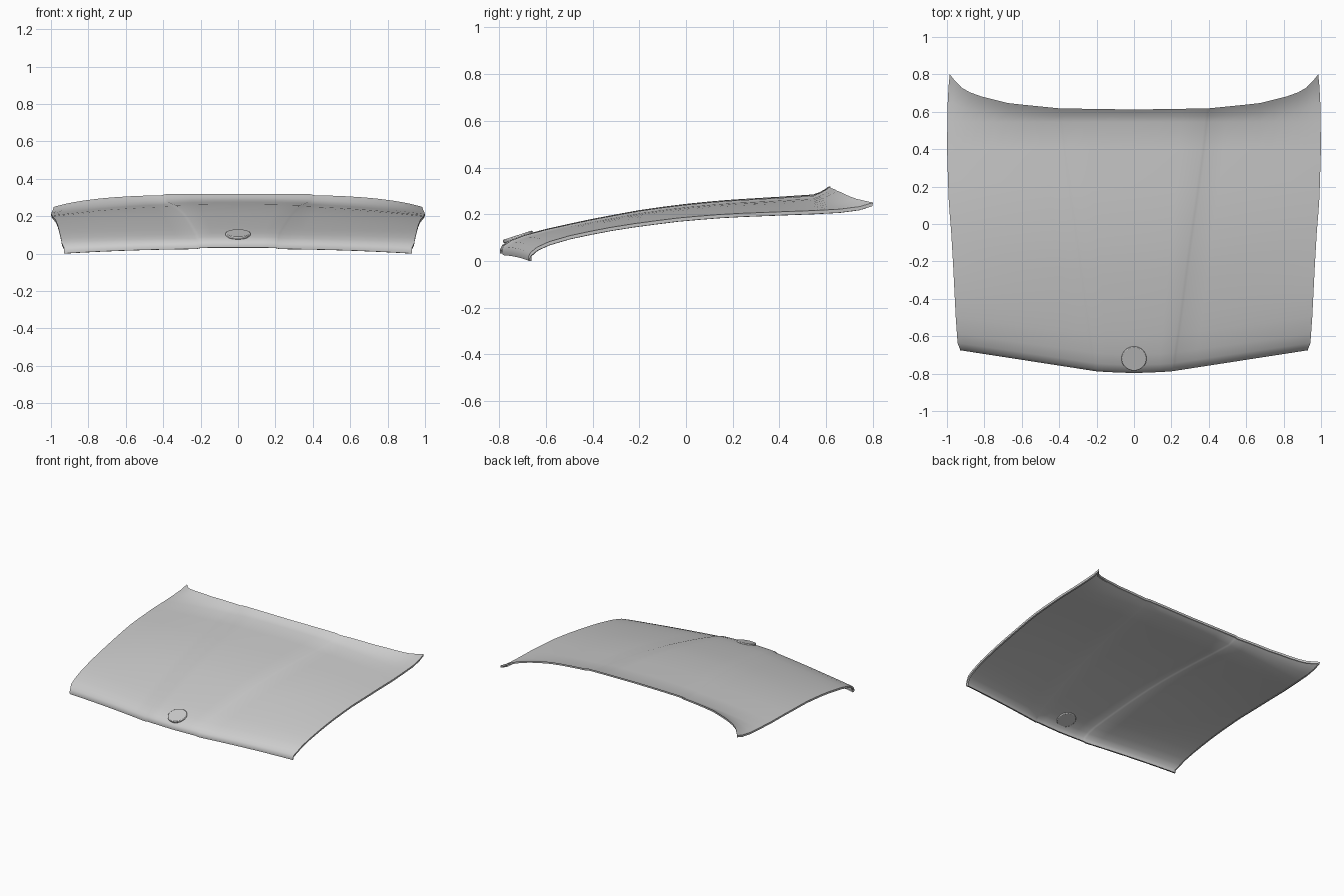
import bpy, bmesh, math
from mathutils import Vector

if "Cube" in bpy.data.objects:
    bpy.data.objects.remove(bpy.data.objects["Cube"])


def interp(pts, t):
    """Linear interpolation through (t, value) pairs."""
    if t <= pts[0][0]:
        return pts[0][1]
    for (a, va), (b, vb) in zip(pts, pts[1:]):
        if t <= b:
            return va + (vb - va) * (t - a) / (b - a)
    return pts[-1][1]


# Lengthwise stations with centre-line height and side-edge height
ROWS = [(0, .041, .016), (.007, .062, .036), (.03, .083, .06), (.07, .105, .083),
        (.14, .131, .109), (.21, .153, .128), (.28, .174, .145), (.355, .194, .16),
        (.425, .212, .172), (.50, .227, .184), (.57, .239, .192), (.64, .249, .199),
        (.71, .257, .204), (.85, .269, .211), (.955, .279, .216), (.975, .290, .222),
        (.99, .303, .233), (1, .314, .250)]
WIDTH = [(-.67, .93), (-.64, .943), (-.5, .953), (-.2, .968), (0, .98),
         (.1, .99), (.4, 1), (.7, .995), (.8, .985)]
FRONT = [(0, -.797), (.2, -.79), (1, -.675)]
REAR = [(0, .612), (.4, .618), (.67, .645), (.86, .692), (.94, .735), (1, .8)]
LIP, LIP_Y, RAISE = .955, .545, .006


def panel_point(k, sign, v, zc, zs):
    # columns follow the tapering crease: inner field, crease band, outer field
    c0 = .215 + .17 * v
    c1 = c0 + .025
    if k <= 1:
        u, lift = c0 * k, RAISE
    elif k <= 2:
        u, lift = c0 + (c1 - c0) * (k - 1), RAISE * (2 - k)
    else:
        u, lift = c1 + (1 - c1) * (k - 2), 0
    f = interp(FRONT, u)
    if v <= LIP:
        y = f + (LIP_Y - f) * v / LIP
    else:
        y = LIP_Y + (interp(REAR, u) - LIP_Y) * (v - LIP) / (1 - LIP)
    power = 2.3 + 1.7 * max(0, (v - LIP) / (1 - LIP))
    z = zc - (zc - zs) * u ** power + lift
    return Vector((sign * u * interp(WIDTH, y), y, z))


# Hood skin
half = [.33, .67, 1, 1.5, 2, 2.15, 2.3, 2.45, 2.58, 2.7, 2.8, 2.88, 2.95, 3]
cols = [(k, -1) for k in reversed(half)] + [(0, 1)] + [(k, 1) for k in half]
bm = bmesh.new()
grid = [[bm.verts.new(panel_point(k, s, v, zc, zs)) for k, s in cols]
        for v, zc, zs in ROWS]
for r0, r1 in zip(grid, grid[1:]):
    for i in range(len(cols) - 1):
        bm.faces.new((r0[i], r0[i + 1], r1[i + 1], r1[i]))

# Folded rim: down, then turned inwards along the whole outline
loop = (grid[0] + [r[-1] for r in grid[1:]] + grid[-1][-2::-1]
        + [r[0] for r in grid[-2:0:-1]])
n = len(loop)
inward = []
for i, vert in enumerate(loop):
    t = loop[(i + 1) % n].co - loop[i - 1].co
    inward.append(Vector((-t.y, t.x, 0)).normalized())
prev = loop
for step, drop in ((.002, .015), (.014, .016)):
    ring = [bm.verts.new(p.co + d * step - Vector((0, 0, drop)))
            for p, d in zip(loop, inward)]
    for i in range(n):
        j = (i + 1) % n
        bm.faces.new((prev[i], ring[i], ring[j], prev[j]))
    prev = ring
bmesh.ops.recalc_face_normals(bm, faces=bm.faces)
if grid[8][14].normal.z < 0 or sum(f.normal.z for f in grid[8][14].link_faces) < 0:
    bmesh.ops.reverse_faces(bm, faces=bm.faces)
me = bpy.data.meshes.new("hood_panel")
bm.to_mesh(me)
bm.free()
hood = bpy.data.objects.new("hood_panel", me)
bpy.context.collection.objects.link(hood)


def smooth(obj, angle):
    bpy.ops.object.select_all(action='DESELECT')
    obj.select_set(True)
    bpy.context.view_layer.objects.active = obj
    bpy.ops.object.shade_smooth_by_angle(angle=math.radians(angle))


smooth(hood, 35)

# Round plain disc set into the nose
bpy.ops.mesh.primitive_cylinder_add(vertices=40, radius=.067, depth=.016,
                                    location=(0, -.719, .103),
                                    rotation=(math.atan(.32), 0, 0))
disc = bpy.context.object
disc.name = "nose_disc"
bev = disc.modifiers.new("rounded_edge", 'BEVEL')
bev.width, bev.segments = .004, 2
smooth(disc, 35)
